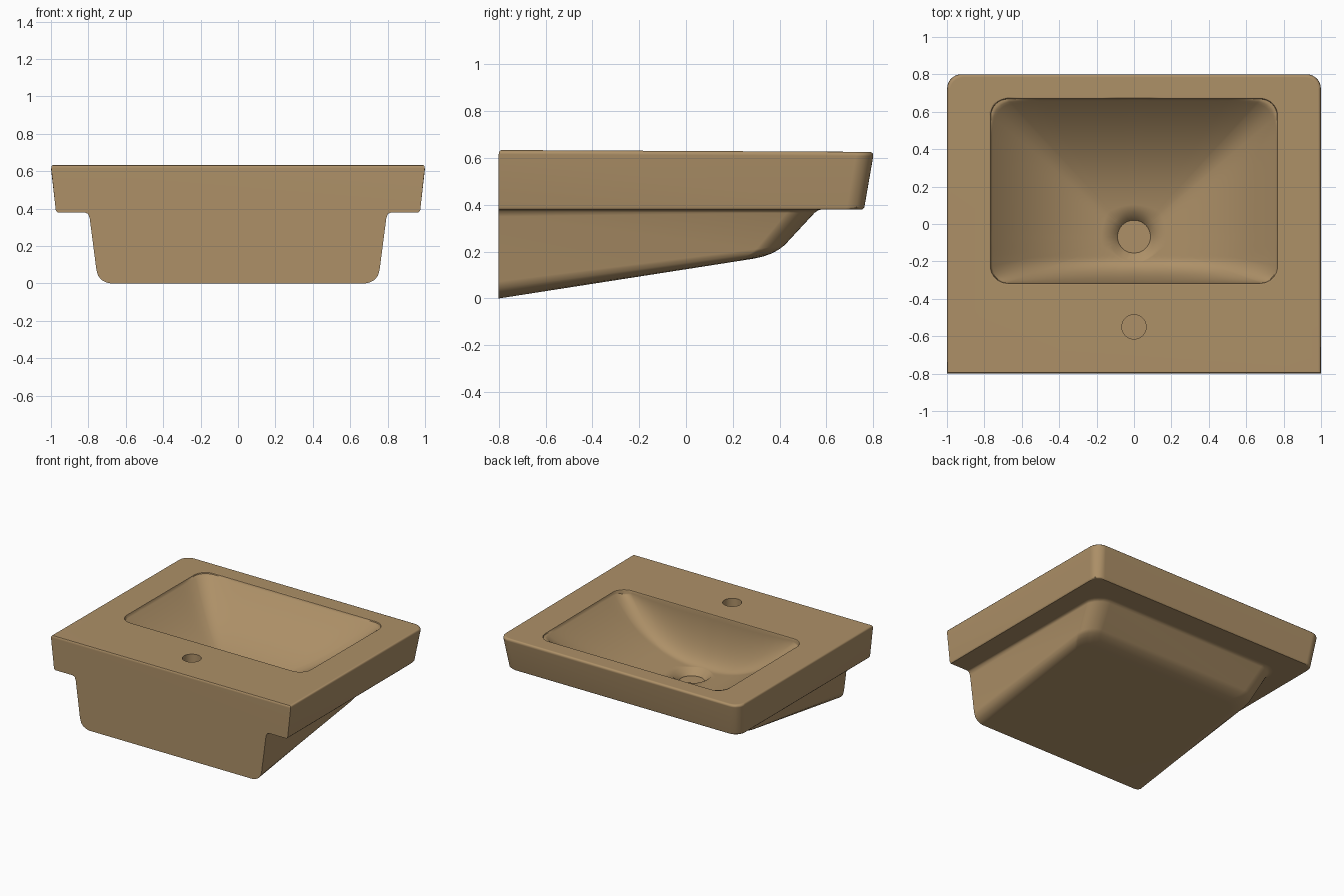
import bpy, bmesh, math

if "Cube" in bpy.data.objects:
    bpy.data.objects.remove(bpy.data.objects["Cube"])

clay = bpy.data.materials.new("tan ceramic")
clay.use_nodes = True
TAN = (0.42, 0.28, 0.137, 1)
clay.diffuse_color = TAN
clay.node_tree.nodes["Principled BSDF"].inputs["Base Color"].default_value = TAN


def outline(hx, y0, y1, r_front, r_back, arc=8, edge=1):
    """Rounded rectangle, counter-clockwise; each side is split into edge pieces."""
    corners = [(hx, y1, r_back, 0), (-hx, y1, r_back, 1),
               (-hx, y0, r_front, 2), (hx, y0, r_front, 3)]
    arcs = []
    for x, y, r, q in corners:
        cx, cy = x - math.copysign(r, x), y - r if q < 2 else y + r
        angles = [(q + i / arc) * math.pi / 2 for i in range(arc + 1)]
        arcs.append([(cx + r * math.cos(a), cy + r * math.sin(a)) for a in angles])
    points = []
    for i, a in enumerate(arcs):
        points += a
        (ax, ay), (bx, by) = a[-1], arcs[(i + 1) % 4][0]
        points += [(ax + (bx - ax) * k / edge, ay + (by - ay) * k / edge)
                   for k in range(1, edge)]
    return points


def loft(name, rings):
    """Closed solid through a stack of equal-length rings."""
    bm = bmesh.new()
    loops = [[bm.verts.new(p) for p in ring] for ring in rings]
    for low, high in zip(loops, loops[1:]):
        n = len(low)
        for i in range(n):
            j = (i + 1) % n
            bm.faces.new((low[i], low[j], high[j], high[i]))
    bm.faces.new(loops[0][::-1])
    bm.faces.new(loops[-1])
    bmesh.ops.remove_doubles(bm, verts=bm.verts, dist=1e-5)
    curved = [f for f in bm.faces if len(f.verts) == 4]
    bmesh.ops.triangulate(bm, faces=curved)
    bmesh.ops.recalc_face_normals(bm, faces=bm.faces)
    mesh = bpy.data.meshes.new(name)
    bm.to_mesh(mesh)
    bm.free()
    mesh.materials.append(clay)
    obj = bpy.data.objects.new(name, mesh)
    bpy.context.collection.objects.link(obj)
    return obj


def combine(target, other, operation):
    bpy.context.view_layer.objects.active = target
    mod = target.modifiers.new(operation, 'BOOLEAN')
    mod.operation, mod.object, mod.solver = operation, other, 'EXACT'
    bpy.ops.object.modifier_apply(modifier=mod.name)
    bpy.data.objects.remove(other)


def top(y):
    return 0.63 - 0.005 * y


def underside(y):
    return 0.156 * (y + 0.8)


# Rim slab: tapered sides, small rounded top edge, square front corners
SLAB_BASE = 0.38
slab = []
for hx, y0, y1, z in [(0.965, -0.8, 0.753, SLAB_BASE), (0.974, -0.8, 0.762, 0.39)]:
    slab.append([(x, y, z) for x, y in outline(hx, y0, y1, 0, 0.075)])
for hx, y0, y1, drop in [(0.999, -0.8, 0.8, 0.018), (0.997, -0.798, 0.798, 0.008),
                         (0.992, -0.794, 0.793, 0.002), (0.984, -0.787, 0.785, 0)]:
    slab.append([(x, y, top(y) - drop) for x, y in outline(hx, y0, y1, 0, 0.075)])
basin = loft("washbasin", slab)

# Lower body: sloping underside, cove under the slab, rounded lower edges
body = []
for s, hx, y1 in [(1, 0.68, 0.29), (0.985, 0.705, 0.33), (0.95, 0.73, 0.365),
                  (0.89, 0.748, 0.395), (0.81, 0.757, 0.42), (0.08, 0.793, 0.55),
                  (0.02, 0.802, 0.565), (0, 0.82, 0.58)]:
    body.append([(x, y, SLAB_BASE + (underside(y) - SLAB_BASE) * s)
                 for x, y in outline(hx, -0.8, y1, 0, 0.12)])
combine(basin, loft("lower_body", body), 'UNION')

# Bowl: curved sides and long back slope, steep wall towards the tap
RIM_X, RIM_FRONT, RIM_BACK = 0.765, -0.315, 0.668
DRAIN_Y, DRAIN_R, FLOOR = -0.068, 0.132, 0.265


def bowl_height(x, y):
    lip = top(y) - 0.01
    u, v = abs(x) / 0.77, max(0, (y + 0.1) / 0.77)
    m = min(1, (u ** 12 + v ** 12) ** (1 / 12))
    z = FLOOR + (lip - FLOOR) * m ** 2.3
    w = min(1, max(0, (-0.185 - y) / (-0.185 - RIM_FRONT)))
    return z + (lip - z) * (1 - math.sqrt(1 - w * w))


rim = outline(RIM_X, RIM_FRONT, RIM_BACK, 0.09, 0.09, 8, 16)
directions = [math.atan2(y - DRAIN_Y, x) for x, y in rim]


def drain_ring(r, z):
    return [(r * math.cos(a), DRAIN_Y + r * math.sin(a), z) for a in directions]


bowl = [drain_ring(0.088, 0.222), drain_ring(0.09, 0.23)]
STEPS = 26
for k in range(STEPS):
    t = 1 - (1 - k / STEPS) ** 1.7
    ring = []
    for (x, y), (cx, cy, _) in zip(rim, drain_ring(DRAIN_R, 0)):
        px, py = cx + (x - cx) * t, cy + (y - cy) * t
        ring.append((px, py, bowl_height(px, py)))
    bowl.append(ring)
bowl.append([(x, y, top(y) - 0.01) for x, y in rim])
for grow, drop in [(0.003, 0.003), (0.01, 0), (0.01, -0.2)]:
    lip = outline(RIM_X + grow, RIM_FRONT - grow, RIM_BACK + grow,
                  0.09 + grow, 0.09 + grow, 8, 16)
    bowl.append([(x, y, top(y) - drop) for x, y in lip])
combine(basin, loft("bowl_cutter", bowl), 'DIFFERENCE')

# Tap hole
TURN = [i * math.tau / 40 for i in range(40)]
hole = [[(0.065 * math.cos(a), -0.55 + 0.065 * math.sin(a), z) for a in TURN]
        for z in (0.43, 0.8)]
combine(basin, loft("tap_hole_cutter", hole), 'DIFFERENCE')

# Smooth shading with crisp edges and flat large faces
bpy.ops.object.select_all(action='DESELECT')
basin.select_set(True)
bpy.context.view_layer.objects.active = basin
bpy.ops.object.shade_smooth_by_angle(angle=math.radians(40))
weighted = basin.modifiers.new("flat faces", 'WEIGHTED_NORMAL')
weighted.keep_sharp = True
